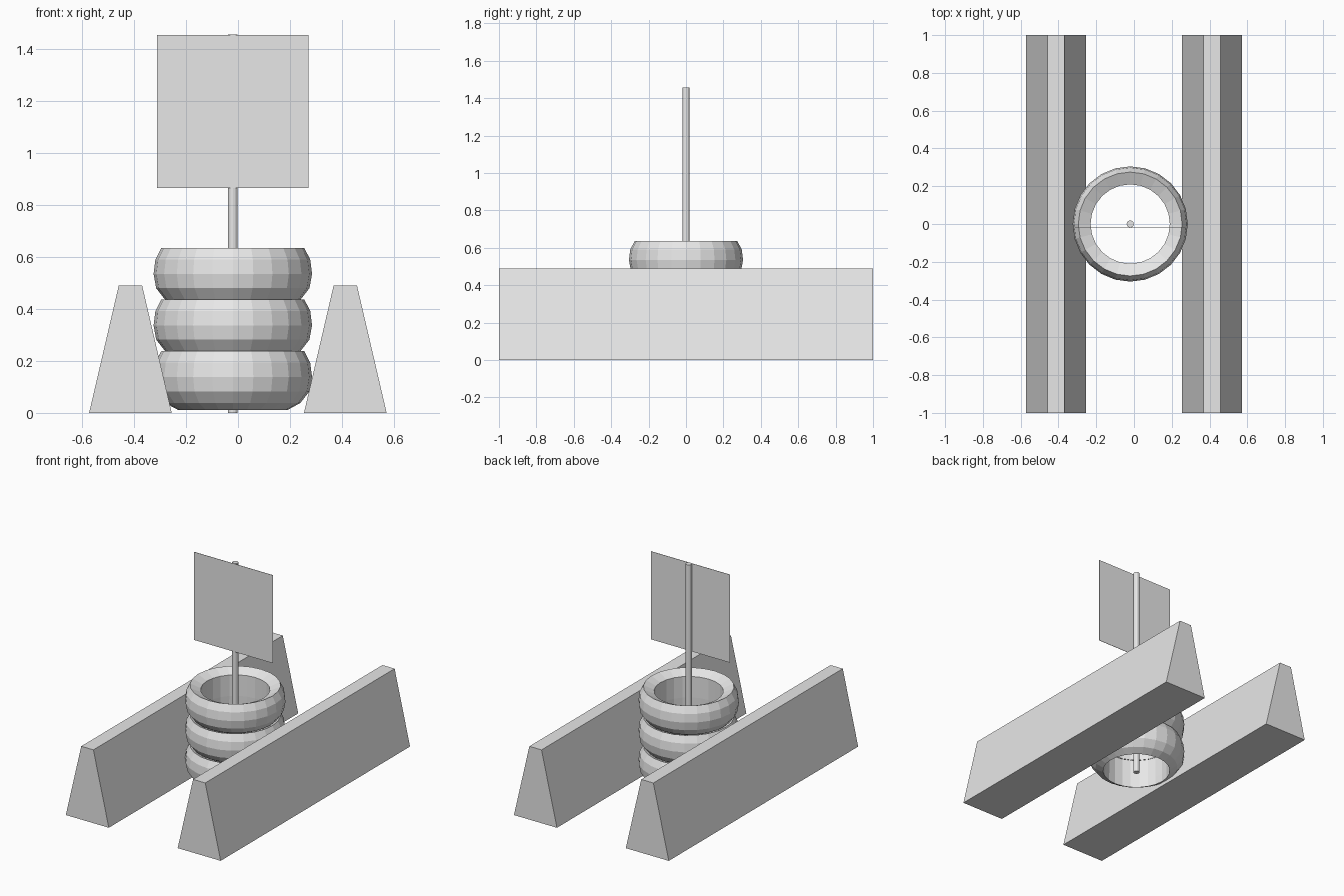
import bpy
import bmesh
from math import cos, sin, tau

cube = bpy.data.objects.get("Cube")
if cube:
    bpy.data.objects.remove(cube, do_unlink=True)

grey = bpy.data.materials.new("plain grey")
grey.use_nodes = True
grey.diffuse_color = (0.8, 0.8, 0.8, 1)
grey.node_tree.nodes["Principled BSDF"].inputs["Base Color"].default_value = (0.8, 0.8, 0.8, 1)

AXIS_X = -0.02   # shared axis of the pole and tyres


def finish(name, bm, location=(0, 0, 0)):
    bmesh.ops.recalc_face_normals(bm, faces=bm.faces)
    mesh = bpy.data.meshes.new(name)
    bm.to_mesh(mesh)
    bm.free()
    mesh.materials.append(grey)
    obj = bpy.data.objects.new(name, mesh)
    obj.location = location
    bpy.context.collection.objects.link(obj)
    return obj


def barrier(name, x):
    """Long block with a trapezium cross-section."""
    bm = bmesh.new()
    profile = [(-0.159, 0), (0.159, 0), (0.045, 0.49), (-0.045, 0.49)]
    end = bm.faces.new([bm.verts.new((px, -1, pz)) for px, pz in profile])
    swept = bmesh.ops.extrude_face_region(bm, geom=[end], use_keep_orig=True)
    verts = [v for v in swept["geom"] if isinstance(v, bmesh.types.BMVert)]
    bmesh.ops.translate(bm, verts=verts, vec=(0, 2, 0))
    return finish(name, bm, (x, 0, 0))


def tyre(name, top, sides=24):
    """Closed ring turned from a rounded section; heights are below the top."""
    section = [(0.275, 0), (0.298, -0.045), (0.305, -0.1), (0.295, -0.155),
               (0.26, -0.2), (0.212, -0.226), (0.21, -0.17), (0.21, -0.03)]
    bm = bmesh.new()
    rings = [[bm.verts.new((r * cos(tau * i / sides), r * sin(tau * i / sides), z))
              for r, z in section] for i in range(sides)]
    n = len(section)
    for i in range(sides):
        a, b = rings[i], rings[(i + 1) % sides]
        for j in range(n):
            k = (j + 1) % n
            bm.faces.new((a[j], b[j], b[k], a[k]))
    return finish(name, bm, (AXIS_X, 0, top))


# Side barriers
barrier("right_barrier", -0.414)
barrier("left_barrier", 0.413)

# Stacked tyres
for name, top in (("lower_tyre", 0.238), ("middle_tyre", 0.437), ("upper_tyre", 0.635)):
    tyre(name, top)

# Pole
bm = bmesh.new()
bmesh.ops.create_cone(bm, cap_ends=True, segments=12, radius1=0.019,
                      radius2=0.019, depth=1.456)
finish("sign_pole", bm, (AXIS_X, 0, 0.728))

# Thin sign board on the front of the pole
bm = bmesh.new()
bmesh.ops.create_cube(bm, size=1)
bmesh.ops.scale(bm, verts=bm.verts, vec=(0.584, 0.002, 0.588))
finish("sign_board", bm, (AXIS_X, -0.019, 1.16))
